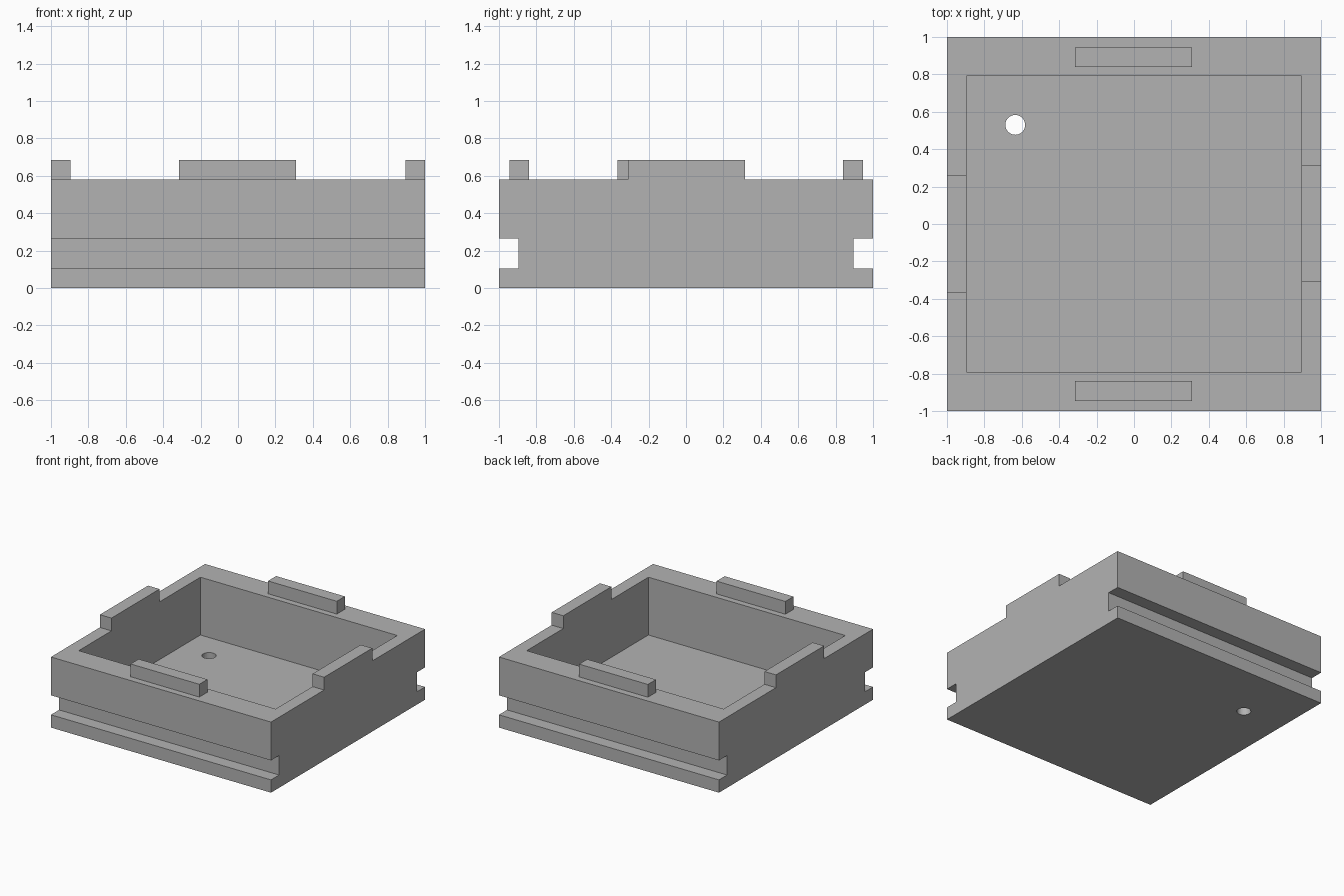
import bpy
import bmesh
from mathutils import Matrix

cube = bpy.data.objects.get("Cube")
if cube:
    bpy.data.objects.remove(cube, do_unlink=True)

grey = bpy.data.materials.new("plain_grey")
grey.use_nodes = True
grey.diffuse_color = (0.45, 0.45, 0.45, 1)
grey.node_tree.nodes["Principled BSDF"].inputs["Base Color"].default_value = (0.45, 0.45, 0.45, 1)


def make_object(name, bm):
    bmesh.ops.recalc_face_normals(bm, faces=bm.faces)
    mesh = bpy.data.meshes.new(name)
    bm.to_mesh(mesh)
    bm.free()
    mesh.materials.append(grey)
    obj = bpy.data.objects.new(name, mesh)
    bpy.context.collection.objects.link(obj)
    return obj


def box(name, x, y, z):
    """Box from (low, high) ranges on each axis."""
    bm = bmesh.new()
    bmesh.ops.create_cube(bm, size=1)
    for v in bm.verts:
        v.co = [r[0] if c < 0 else r[1] for r, c in zip((x, y, z), v.co)]
    return make_object(name, bm)


def cut(target, cutter):
    cutter.hide_render = True
    cutter.hide_viewport = True
    mod = target.modifiers.new(cutter.name, "BOOLEAN")
    mod.operation = "DIFFERENCE"
    mod.solver = "EXACT"
    mod.object = cutter


RIM, TAB_TOP, FLOOR = 0.58, 0.685, 0.105
INNER_X, INNER_Y = 0.895, 0.79
GROOVE_LOW, GROOVE_HIGH, GROOVE_Y = 0.105, 0.265, 0.895

# Body: side profile with a groove along front and back, extruded across x
half = [(1, 0), (1, GROOVE_LOW), (GROOVE_Y, GROOVE_LOW),
        (GROOVE_Y, GROOVE_HIGH), (1, GROOVE_HIGH), (1, RIM)]
profile = half + [(-y, z) for y, z in reversed(half)]
bm = bmesh.new()
face = bm.faces.new([bm.verts.new((-1, y, z)) for y, z in profile])
extruded = bmesh.ops.extrude_face_region(bm, geom=[face])["geom"]
bmesh.ops.translate(bm, vec=(2, 0, 0),
                    verts=[g for g in extruded if isinstance(g, bmesh.types.BMVert)])
body = make_object("tray_body", bm)

# Open cavity and the drain hole in its floor
cut(body, box("cavity_cutter", (-INNER_X, INNER_X), (-INNER_Y, INNER_Y), (FLOOR, 1)))
bm = bmesh.new()
bmesh.ops.create_cone(bm, cap_ends=True, segments=32, radius1=0.053, radius2=0.053,
                      depth=0.5, matrix=Matrix.Translation((-0.635, 0.53, 0.05)))
cut(body, make_object("drain_hole_cutter", bm))

# Raised tabs on the rim
tab_z = (RIM, TAB_TOP)
box("front_tab", (-0.315, 0.31), (-0.945, -0.84), tab_z)
box("back_tab", (-0.315, 0.31), (0.84, 0.945), tab_z)
box("left_tab", (INNER_X, 1), (-0.31, 0.315), tab_z)
box("right_tab", (-1, -INNER_X), (-0.365, 0.26), tab_z)
